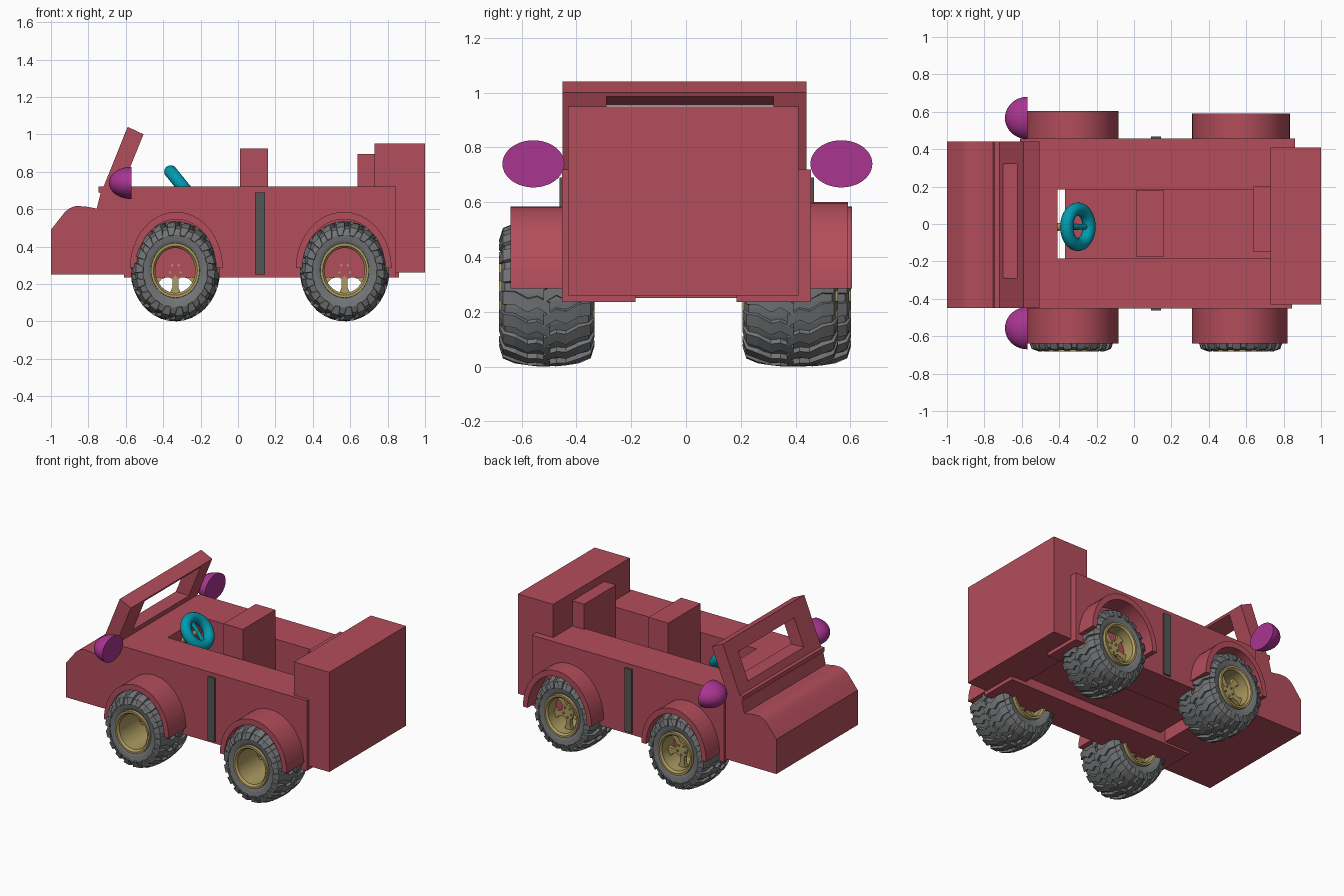
import bpy, bmesh, math
from math import sin, cos, pi, tau
from mathutils import Matrix, Vector

if "Cube" in bpy.data.objects:
    bpy.data.objects.remove(bpy.data.objects["Cube"])


def material(name, r, g, b):
    m = bpy.data.materials.new(name)
    m.diffuse_color = (r, g, b, 1)
    m.use_nodes = True
    m.node_tree.nodes["Principled BSDF"].inputs["Base Color"].default_value = m.diffuse_color
    return m


RED = material("red", 0.45, 0.075, 0.105)
GOLD = material("gold", 0.42, 0.33, 0.12)
TEAL = material("teal", 0.0, 0.33, 0.43)
PURPLE = material("purple", 0.40, 0.035, 0.28)
RUBBER = material("rubber", 0.17, 0.175, 0.18)
DARK = material("dark_grey", 0.09, 0.09, 0.09)


def to_mesh(name, bm, mat):
    bmesh.ops.recalc_face_normals(bm, faces=bm.faces)
    me = bpy.data.meshes.new(name)
    bm.to_mesh(me)
    bm.free()
    me.materials.append(mat)
    return me


def add(name, me, loc=(0, 0, 0), scale=(1, 1, 1), smooth=False):
    ob = bpy.data.objects.new(name, me)
    bpy.context.collection.objects.link(ob)
    ob.location, ob.scale = loc, scale
    if smooth:
        bpy.ops.object.select_all(action='DESELECT')
        ob.select_set(True)
        bpy.context.view_layer.objects.active = ob
        bpy.ops.object.shade_smooth_by_angle(angle=math.radians(35))
    return ob


def extrude_xz(bm, pts, y0, y1):
    a = [bm.verts.new((x, y0, z)) for x, z in pts]
    b = [bm.verts.new((x, y1, z)) for x, z in pts]
    bm.faces.new(a)
    bm.faces.new(b)
    for i in range(len(a)):
        j = (i + 1) % len(a)
        bm.faces.new((a[i], a[j], b[j], b[i]))


def prism(name, pts, y0, y1, mat=RED, smooth=False):
    bm = bmesh.new()
    extrude_xz(bm, pts, y0, y1)
    return add(name, to_mesh(name, bm, mat), smooth=smooth)


def box(name, x0, x1, y0, y1, z0, z1, mat=RED):
    return prism(name, [(x0, z0), (x1, z0), (x1, z1), (x0, z1)], y0, y1, mat)


def lathe(bm, profile, n=48):
    """Spin a closed (y, radius) profile about the y axis."""
    rings = [[bm.verts.new((r * cos(k * tau / n), y, r * sin(k * tau / n)))
              for y, r in profile] for k in range(n)]
    for k in range(n):
        p, q = rings[k], rings[(k + 1) % n]
        for i in range(len(profile)):
            j = (i + 1) % len(profile)
            bm.faces.new((p[i], p[j], q[j], q[i]))


# Body: nose with cowl, two solid side walls, floor, tail box
prism("nose", [(-1, .25), (-1, .49), (-.925, .585), (-.90, .605), (-.87, .616),
               (-.82, .615), (-.755, .603), (-.735, .685), (-.745, .69), (-.745, .72),
               (-.41, .72), (-.41, .25)], -.45, .44, smooth=True)
for side, y0, y1, x1 in (("right", -.452, -.185, .845), ("left", .185, .457, .86)):
    box("side_wall_" + side, -.61, x1, y0, y1, .235, .72)
box("floor", -.37, .75, -.19, .19, .30, .34)
box("tail_box", .73, 1.0, -.43, .41, .26, .95)
box("front_seat", .01, .16, -.175, .18, .32, .925)
box("rear_seat", .64, .74, -.15, .20, .32, .895)
box("door_strip_right", .09, .145, -.462, -.445, .25, .69, DARK)
box("door_strip_left", .09, .145, .445, .467, .25, .69, DARK)

# Windscreen frame: two posts, top and bottom rails
bm = bmesh.new()
post = [(-.735, .68), (-.59, 1.04), (-.505, 1.0), (-.635, .68)]
extrude_xz(bm, post, -.45, -.29)
extrude_xz(bm, post, .32, .44)
extrude_xz(bm, [(-.626, .952), (-.59, 1.04), (-.505, 1.0), (-.511, .985)], -.29, .32)
extrude_xz(bm, [(-.735, .68), (-.70, .768), (-.60, .765), (-.635, .68)], -.29, .32)
add("windscreen_frame", to_mesh("windscreen_frame", bm, RED))


# Mudguards
def mudguard(name, cx, rx, top, y0, y1):
    base, n = .285, 24
    arc = lambda a, b: [(cx + a * cos(pi * i / n), base + b * sin(pi * i / n)) for i in range(n + 1)]
    prism(name, arc(rx, top - base) + arc(rx - .035, top - base - .04)[::-1], y0, y1, smooth=True)


mudguard("mudguard_front_right", -.33, .248, .585, -.64, -.44)
mudguard("mudguard_rear_right", .565, .256, .585, -.64, -.44)
mudguard("mudguard_front_left", -.33, .248, .585, .44, .605)
mudguard("mudguard_rear_left", .572, .262, .60, .44, .592)

# Tyre: rounded carcass with staggered zigzag lugs
bm = bmesh.new()
half = [(.15, .14), (.16, .165), (.166, .195), (.152, .228), (.10, .243), (.03, .249)]
lathe(bm, half + [(-y, r) for y, r in half[::-1]], 54)
LUGS = 18
# station: y, radius, outward shift in y and radius, angle, half width
lug = [(-.012, .242, 0, .026, -.05, .10), (.035, .242, 0, .025, .05, .09),
       (.07, .240, 0, .024, .00, .11), (.115, .234, .002, .022, .10, .11),
       (.148, .222, .012, .016, .10, .12), (.158, .19, .016, .004, .13, .08)]
for side in (1, -1):
    for k in range(LUGS):
        base = (k + (.5 if side < 0 else 0)) * tau / LUGS
        rows = []
        for y, r, dy, dr, off, w in lug:
            row = []
            for yy, rr, s in ((y, r, -1), (y, r, 1), (y + dy, r + dr, .85), (y + dy, r + dr, -.85)):
                a = base + off + s * w
                row.append(bm.verts.new((rr * cos(a), side * yy, rr * sin(a))))
            rows.append(row)
        bm.faces.new(rows[0])
        bm.faces.new(rows[-1])
        for p, q in zip(rows, rows[1:]):
            for i in range(4):
                j = (i + 1) % 4
                bm.faces.new((p[i], p[j], q[j], q[i]))
tyre = to_mesh("tyre", bm, RUBBER)

# Rim: deep barrel, five flared spokes, hub and bolts
bm = bmesh.new()
rim_half = [(.155, .147), (.174, .146), (.174, .132), (.16, .12)]
lathe(bm, rim_half + [(-y, r) for y, r in rim_half[::-1]])
to_y = Matrix.Rotation(pi / 2, 4, 'X')
bmesh.ops.create_cone(bm, cap_ends=True, segments=30, radius1=.05, radius2=.05, depth=.04,
                      matrix=Matrix.Translation((0, .08, 0)) @ to_y)
for k in range(5):
    a = -pi / 2 + k * tau / 5
    u, v = Vector((cos(a), sin(a))), Vector((-sin(a), cos(a)))
    shape = [(.03, -.018), (.09, -.018), (.124, -.034), (.124, .034), (.09, .018), (.03, .018)]
    extrude_xz(bm, [tuple(u * p + v * q) for p, q in shape], .065, .095)
    bmesh.ops.create_cone(bm, cap_ends=True, segments=10, radius1=.007, radius2=.007, depth=.056,
                          matrix=Matrix.Translation((u.x * .034, .08, u.y * .034)) @ to_y)
rim = to_mesh("rim", bm, GOLD)

for pos, x, y in (("front_right", -.335, -.508), ("rear_right", .57, -.508),
                  ("front_left", -.335, .428), ("rear_left", .57, .38)):
    add("tyre_" + pos, tyre, (x, y, .268), (.89, 1, 1))
    add("rim_" + pos, rim, (x, y, .272), (.89, 1, 1), smooth=True)

# Mirrors: half domes with the flat side to the rear
bm = bmesh.new()
bmesh.ops.create_uvsphere(bm, u_segments=40, v_segments=24, radius=1)
bmesh.ops.bisect_plane(bm, geom=bm.verts[:] + bm.edges[:] + bm.faces[:], dist=1e-5,
                       plane_co=(0, 0, 0), plane_no=(1, 0, 0), clear_outer=True)
bmesh.ops.holes_fill(bm, edges=[e for e in bm.edges if e.is_boundary])
dome = to_mesh("mirror", bm, PURPLE)
for pos, y in (("right", -.557), ("left", .567)):
    add("mirror_" + pos, dome, (-.57, y, .74), (.12, .113, .086), smooth=True)

# Steering wheel on its tilted column (local z points at the driver)
tilt = Matrix.Translation((-.30, -.015, .726)) @ Matrix.Rotation(math.radians(51), 4, 'Y')
bm = bmesh.new()
N, M = 40, 14
ring = [[bm.verts.new(((.095 + .035 * cos(j * tau / M)) * cos(i * tau / N),
                       (.095 + .035 * cos(j * tau / M)) * sin(i * tau / N),
                       .035 * sin(j * tau / M))) for j in range(M)] for i in range(N)]
for i in range(N):
    for j in range(M):
        p, q = ring[i], ring[(i + 1) % N]
        bm.faces.new((p[j], p[(j + 1) % M], q[(j + 1) % M], q[j]))
bmesh.ops.create_cone(bm, cap_ends=True, segments=12, radius1=.014, radius2=.014, depth=.16,
                      matrix=Matrix.Rotation(pi / 2, 4, 'Y'))
add("steering_wheel", to_mesh("steering_wheel", bm, TEAL), smooth=True).matrix_world = tilt
bm = bmesh.new()
bmesh.ops.create_cone(bm, cap_ends=True, segments=16, radius1=.022, radius2=.016, depth=.16,
                      matrix=Matrix.Translation((0, 0, -.075)))
add("steering_column", to_mesh("steering_column", bm, GOLD), smooth=True).matrix_world = tilt
